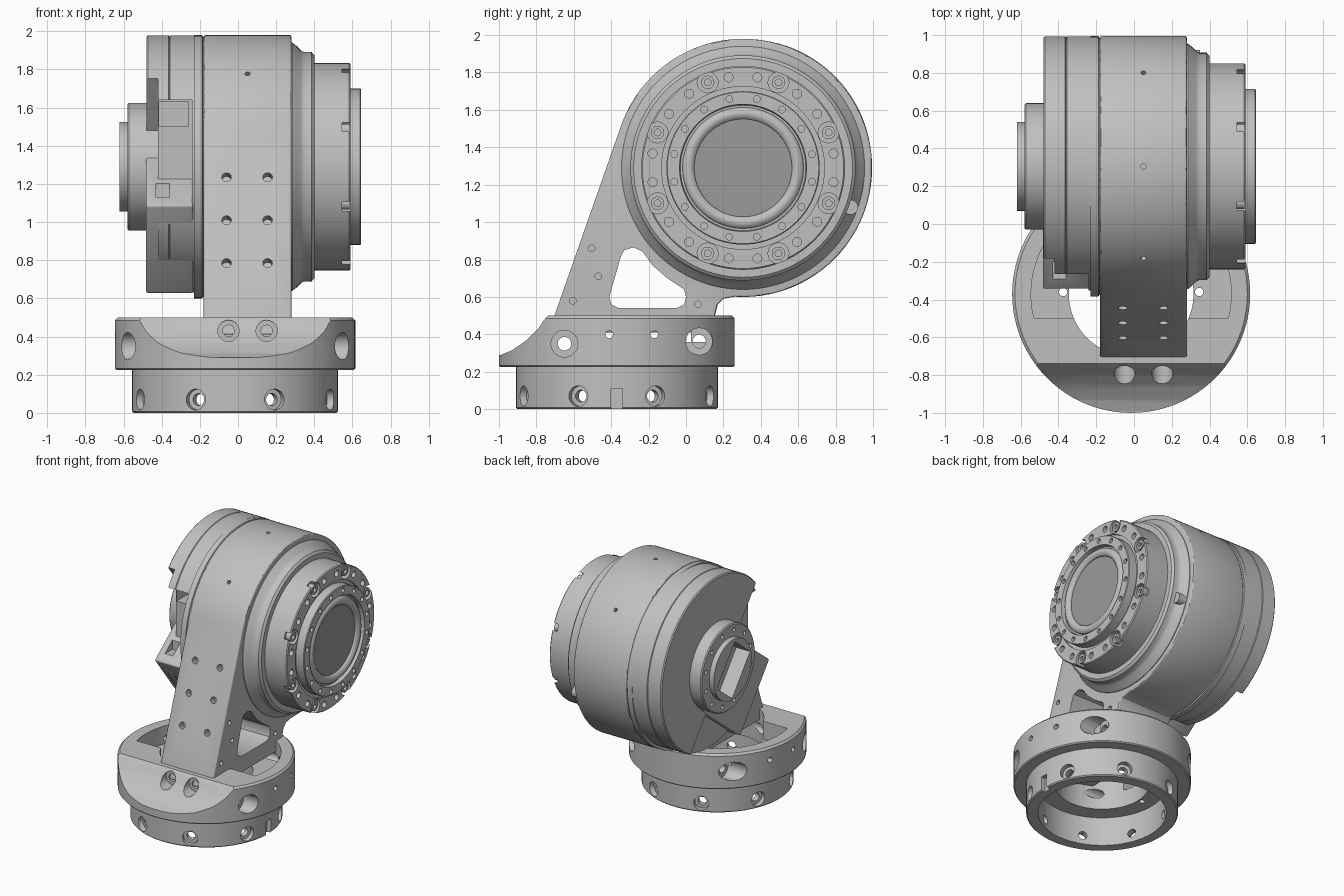
import bpy, bmesh, math
from math import cos, sin, radians, pi
from mathutils import Matrix, Vector

cube = bpy.data.objects.get("Cube")
if cube:
    bpy.data.objects.remove(cube, do_unlink=True)


def material(name, value):
    m = bpy.data.materials.new(name)
    m.use_nodes = True
    m.diffuse_color = (value, value, value, 1)
    m.node_tree.nodes["Principled BSDF"].inputs["Base Color"].default_value = (value, value, value, 1)
    return m


METAL = material("machined_grey", 0.53)
DARK = material("screen_grey", 0.33)
HUB = Vector((0, 0.305, 1.29))       # drum axis, along x
REAR = Vector((0, 0.32, 1.305))      # rear cover axis
BASE = Vector((-0.015, -0.37, 0))    # mounting ring axis, along z
TILT = 218                           # direction the rear connector block points
X, Z = Vector((1, 0, 0)), Vector((0, 0, 1))
parts = []


def lathe(profile, origin, axis, steps=96, closed=False):
    """Turn (radius, height) points about an axis."""
    bm = bmesh.new()
    vs = [bm.verts.new((r, 0, h)) for r, h in profile]
    es = [bm.edges.new(p) for p in zip(vs, vs[1:])]
    if closed:
        es.append(bm.edges.new((vs[-1], vs[0])))
    bmesh.ops.spin(bm, geom=vs + es, cent=(0, 0, 0), axis=(0, 0, 1), angle=2 * pi, steps=steps, use_merge=True)
    bmesh.ops.remove_doubles(bm, verts=bm.verts[:], dist=1e-5)
    bmesh.ops.recalc_face_normals(bm, faces=bm.faces[:])
    turn = Vector(axis).to_track_quat('Z', 'Y').to_matrix().to_4x4()
    bm.transform(Matrix.Translation(origin) @ turn)
    return bm


def prism(points, lo, hi, axis='x'):
    """Extrude a flat outline along x or z."""
    bm = bmesh.new()
    place = (lambda p: (lo, p[0], p[1])) if axis == 'x' else (lambda p: (p[0], p[1], lo))
    face = bm.faces.new([bm.verts.new(place(p)) for p in points])
    new = bmesh.ops.extrude_face_region(bm, geom=[face])["geom"]
    shift = (X if axis == 'x' else Z) * (hi - lo)
    bmesh.ops.translate(bm, vec=shift, verts=[g for g in new if isinstance(g, bmesh.types.BMVert)])
    bmesh.ops.recalc_face_normals(bm, faces=bm.faces[:])
    return bm


def slab(y0, y1, z0, z1, lo, hi):
    return prism([(y0, z0), (y1, z0), (y1, z1), (y0, z1)], lo, hi)


def bore(point, inward, *stages):
    """Stepped drill shape: each stage is (radius, depth)."""
    prof, depth = [(0, -0.12)], -0.12
    for r, d in stages:
        prof += [(r, depth), (r, d)]
        depth = d
    return lathe(prof + [(0, depth)], point, inward, 20)


def mesh_object(name, shapes):
    total = bmesh.new()
    for bm in shapes:
        tmp = bpy.data.meshes.new("tmp")
        bm.to_mesh(tmp)
        total.from_mesh(tmp)
        bm.free()
        bpy.data.meshes.remove(tmp)
    me = bpy.data.meshes.new(name)
    total.to_mesh(me)
    total.free()
    ob = bpy.data.objects.new(name, me)
    bpy.context.collection.objects.link(ob)
    return ob


def activate(ob):
    bpy.ops.object.select_all(action='DESELECT')
    ob.select_set(True)
    bpy.context.view_layer.objects.active = ob


def part(name, *shapes, mat=METAL, bevel=0):
    ob = mesh_object(name, shapes)
    ob.data.materials.append(mat)
    parts.append(ob)
    if bevel:
        mod = ob.modifiers.new("edge", 'BEVEL')
        mod.width, mod.segments, mod.angle_limit = bevel, 3, radians(45)
        activate(ob)
        bpy.ops.object.modifier_apply(modifier=mod.name)
    return ob


def cut(ob, *shapes):
    tool = mesh_object("cutter", shapes)
    tool.hide_render = True
    mod = ob.modifiers.new("cut", 'BOOLEAN')
    mod.operation, mod.solver, mod.object = 'DIFFERENCE', 'EXACT', tool
    activate(ob)
    bpy.ops.object.modifier_apply(modifier=mod.name)
    bpy.data.objects.remove(tool, do_unlink=True)


def around_x(center, r, deg, x):
    a = radians(deg)
    return Vector((x, center.y + r * cos(a), center.z + r * sin(a)))


def around_z(r, deg, z):
    a = radians(deg)
    return BASE + Vector((r * cos(a), r * sin(a), z)), Vector((-cos(a), -sin(a), 0))


def tilted_box(near, far, left, right, lo, hi):
    """Box tilted about the drum axis, reaching outward along TILT."""
    a = radians(TILT)
    u, v = (cos(a), sin(a)), (-sin(a), cos(a))
    pts = [(HUB.y + u[0] * d + v[0] * s, HUB.z + u[1] * d + v[1] * s)
           for d, s in ((near, left), (far, left), (far, right), (near, right))]
    return prism(pts, lo, hi)


# Arm and drum in one bracket
arc = [around_x(HUB, 0.69, 160.7 - i * 2.57, 0) for i in range(100)]
outline = [(p.y, p.z) for p in arc]
outline += [(0.2, 0.59), (0.17, 0.56), (0.155, 0.5), (0.155, 0.41), (-0.735, 0.41)]
bracket = part("arm_bracket", prism(outline, -0.18, 0.28), bevel=0.01)
window = [(-0.41, 0.6), (-0.4, 0.56), (-0.36, 0.54), (-0.05, 0.54), (-0.01, 0.56), (0, 0.6), (-0.01, 0.64),
          (-0.1, 0.7), (-0.18, 0.77), (-0.23, 0.84), (-0.28, 0.865), (-0.33, 0.85), (-0.35, 0.81)]
cut(bracket, prism(window, -0.4, 0.5))
slope_in = Vector((0, 0.944, -0.331))
holes = [bore((x, -0.71 + (z - 0.48) * 0.351, z), slope_in, (0.025, 0.06))
         for x in (-0.06, 0.155) for z in (0.785, 1.01, 1.235)]
holes += [bore((0.28, y, z), -X, (0.018, 0.04)) for y, z in ((-0.505, 0.86), (-0.47, 0.71), (-0.605, 0.58), (0.065, 0.56))]
for deg in (44, 90, 135):
    p = around_x(HUB, 0.69, deg, 0.05)
    holes.append(bore(p, HUB + X * 0.05 - p, (0.014, 0.04)))
cut(bracket, *holes)

# Stepped shoulder and its plug
part("drum_shoulder", lathe([(0, 0.2), (0.65, 0.2), (0.65, 0.285), (0.635, 0.305), (0.61, 0.33), (0.602, 0.345),
                             (0.602, 0.385), (0.585, 0.4), (0, 0.4)], HUB, X))
part("shoulder_plug", lathe([(0, 0.2), (0.04, 0.2), (0.04, 0.35), (0, 0.35)], HUB + Vector((0, 0.575, -0.21)), X, 24))

# Output flange with bolt pattern
flange = part("output_flange", lathe([(0, 0.38), (0.545, 0.38), (0.545, 0.583), (0.538, 0.59), (0.435, 0.59),
                                      (0.435, 0.575), (0, 0.575)], HUB, X))
big = [22.5 + 45 * i for i in range(8)]
small = [90 * q + d for q in range(4) for d in (9, 36, 54, 81)]
cut(flange, *[bore(around_x(HUB, 0.495, d, 0.59), -X, (0.056, 0.045)) for d in big],
    *[bore(around_x(HUB, 0.49, d, 0.59), -X, (0.024, 0.04)) for d in small])
part("flange_bolts", *[lathe([(0, 0.565), (0.018, 0.565), (0.018, 0.585), (0.036, 0.585), (0.036, 0.53), (0, 0.53)],
                             around_x(HUB, 0.495, d, 0), X, 18) for d in big])

# Output ring, rounded lip and centre screen
ring = part("output_ring", lathe([(0.24, 0.5), (0.41, 0.5), (0.41, 0.64), (0.405, 0.645), (0.34, 0.645), (0.335, 0.615),
                                  (0.24, 0.615)], HUB, X, closed=True))
cut(ring, *[bore(around_x(HUB, 0.375, 22.5 * i + 11.25, 0.645), -X, (0.018, 0.03)) for i in range(16)])
lip = [(0.292 + 0.032 * cos(a * pi / 6), 0.614 + 0.03 * sin(a * pi / 6)) for a in range(12)]
part("rounded_lip", lathe(lip, HUB, X, closed=True))
part("centre_screen", lathe([(0, 0.56), (0.262, 0.56), (0.262, 0.618), (0, 0.618)], HUB, X), mat=DARK)

# Rear cover: outer layer cut along a tilted chord, with a front pocket
part("rear_spacer", lathe([(0, -0.23), (0.69, -0.23), (0.69, -0.188), (0.682, -0.184), (0.682, -0.17), (0, -0.17)], HUB, X))
cover = part("rear_cover", lathe([(0, -0.48), (0.665, -0.48), (0.673, -0.472), (0.673, -0.364), (0.668, -0.36),
                                  (0.673, -0.356), (0.673, -0.22), (0, -0.22)], REAR, X))
cut(cover, tilted_box(0.1, 1.2, -1, 1, -0.6, -0.42))
cut(cover, slab(-0.6, -0.17, 1.0, 1.64, -0.6, -0.24))
cut(cover, slab(-0.3, 0, 1.5, 1.63, -0.415, -0.26))
block = part("connector_block", tilted_box(0, 0.64, -0.241, 0.345, -0.483, -0.235), bevel=0.012)
cut(block, slab(-0.5, -0.2, 1.13, 1.24, -0.43, -0.36))

# Rear boss with cable opening
boss = part("rear_boss", lathe([(0, -0.62), (0.235, -0.62), (0.235, -0.58), (0.327, -0.58), (0.335, -0.572),
                                (0.335, -0.4), (0, -0.4)], HUB, X))
cut(boss, tilted_box(-0.11, 0.13, -0.18, 0.18, -0.7, -0.5))
cut(boss, *[bore(around_x(HUB, 0.285, 30 * i + 15, -0.58), X, (0.016, 0.03)) for i in range(12)])

# Upper collar: sloped front, open pocket, bolt holes
collar = part("upper_collar", lathe([(0.33, 0.225), (0.622, 0.225), (0.63, 0.233), (0.63, 0.485), (0.615, 0.5),
                                     (0.33, 0.5)], BASE, Z, closed=True))
cut(collar, prism([(-1.2, 0.285), (-0.99, 0.29), (-0.93, 0.315), (-0.85, 0.37), (-0.79, 0.43), (-0.76, 0.475),
                   (-0.73, 0.51), (-0.73, 0.7), (-1.2, 0.7)], -0.8, 0.8))
pocket = [around_z(0.53, -14 + i * 5.2, 0)[0] for i in range(41)]
cut(collar, prism([(p.x, p.y) for p in pocket], 0.36, 0.7, 'z'))
holes = [bore((x, -0.9, 0.43), (0, 1, 0), (0.056, 0.16), (0.03, 0.3)) for x in (-0.05, 0.15)]
for side in (-1, 1):
    for y, z, floor in ((-0.65, 0.35, 0.47), (0.07, 0.362, 0.35)):
        holes.append(bore((BASE.x + side * 0.63, y, z), -side * X, (0.072, 0.63 - floor), (0.036, 0.6)))
    for y in (-0.41, -0.17):
        holes.append(bore((BASE.x + side * 0.63, y, 0.4), -side * X, (0.02, 0.15)))
    holes.append(bore((BASE.x + side * 0.36, -0.36, 0.36), -Z, (0.022, 0.2)))
cut(collar, *holes)

# Lower mounting ring
foot = part("mounting_ring", lathe([(0.455, 0), (0.532, 0), (0.54, 0.008), (0.54, 0.24), (0.455, 0.24)],
                                   BASE, Z, closed=True))
cut(foot, *[bore(*around_z(0.54, 22.5 + 45 * i, 0.07), (0.055, 0.04), (0.032, 0.14)) for i in range(8)],
    slab(-0.4, -0.34, -0.05, 0.11, 0.49, 0.6))

for ob in parts:
    activate(ob)
    bpy.ops.object.shade_smooth_by_angle(angle=radians(30))
